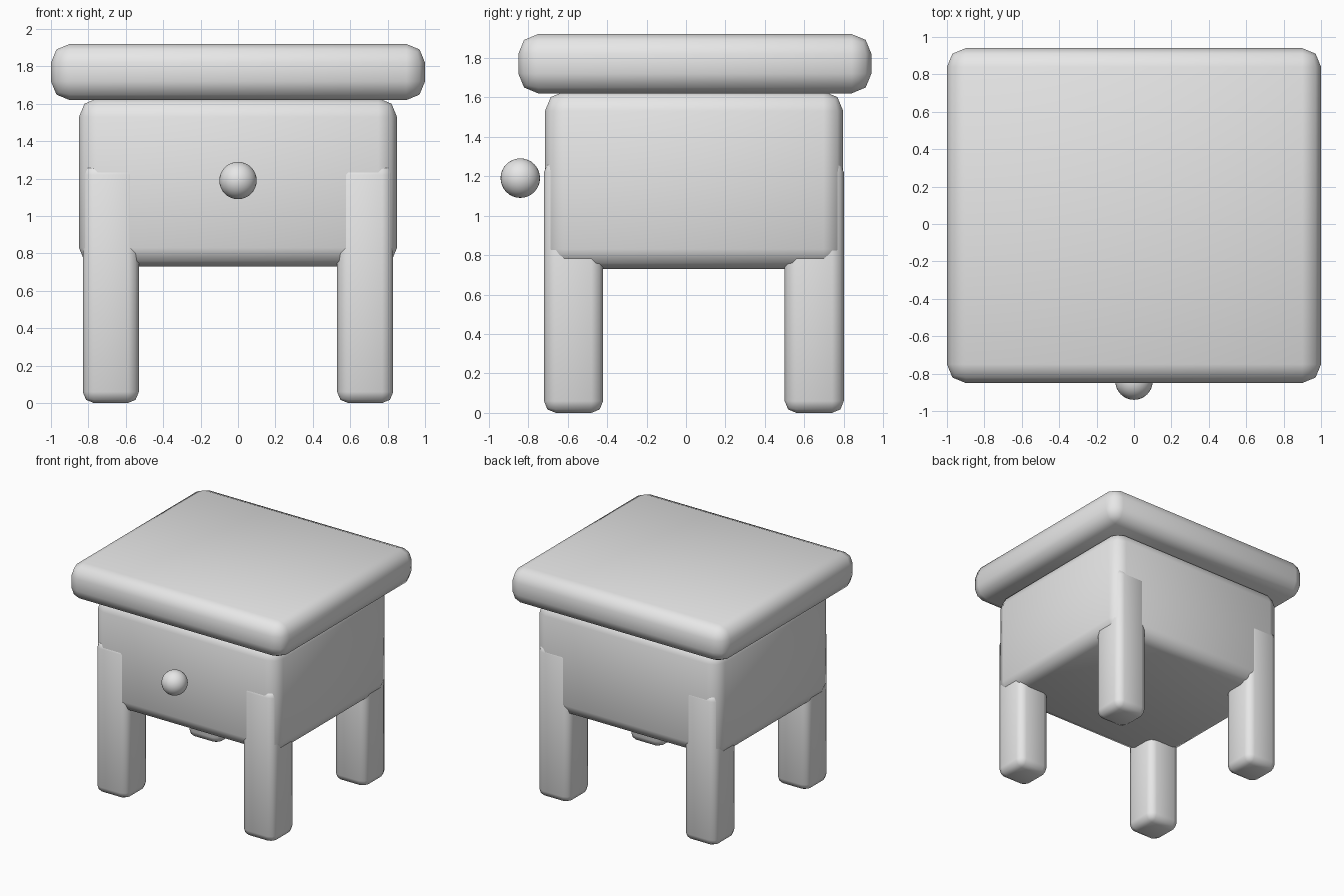
import bpy
import bmesh
from mathutils import Matrix, Vector

cube = bpy.data.objects.get("Cube")
if cube:
    bpy.data.objects.remove(cube, do_unlink=True)

# Single plain grey paint
grey = bpy.data.materials.new("plain_grey")
grey.use_nodes = True
COLOUR = (0.8, 0.8, 0.8, 1)
grey.diffuse_color = COLOUR
grey.node_tree.nodes["Principled BSDF"].inputs["Base Color"].default_value = COLOUR


def add_part(name, bm):
    """Turn a bmesh into a smooth shaded object."""
    for face in bm.faces:
        face.smooth = True
    mesh = bpy.data.meshes.new(name)
    bm.to_mesh(mesh)
    bm.free()
    mesh.materials.append(grey)
    obj = bpy.data.objects.new(name, mesh)
    bpy.context.collection.objects.link(obj)
    return obj


def rounded_box(name, low, high, radius):
    """Box between two corners with softened edges."""
    low, high = Vector(low), Vector(high)
    bm = bmesh.new()
    size = Matrix.Diagonal(high - low).to_4x4()
    bmesh.ops.create_cube(bm, size=1, matrix=Matrix.Translation((low + high) / 2) @ size)
    obj = add_part(name, bm)
    bevel = obj.modifiers.new("soft_edges", 'BEVEL')
    bevel.width = radius
    bevel.segments = 2
    bevel.limit_method = 'NONE'
    return obj


# Overhanging table top and drawer body
rounded_box("table_top", (-1, -0.85, 1.62), (1, 0.94, 1.92), 0.1)
rounded_box("drawer_body", (-0.85, -0.715, 0.73), (0.85, 0.797, 1.63), 0.1)

# Four legs, set into the corners of the body
for side, x in (("right", -0.83), ("left", 0.53)):
    for end, y in (("front", -0.72), ("back", 0.50)):
        rounded_box(f"{end}_{side}_leg", (x, y, 0), (x + 0.3, y + 0.3, 1.28), 0.06)

# Round drawer knob
bm = bmesh.new()
bmesh.ops.create_uvsphere(bm, u_segments=32, v_segments=16, radius=0.1,
                          matrix=Matrix.Translation((0, -0.84, 1.19)))
add_part("drawer_knob", bm)
